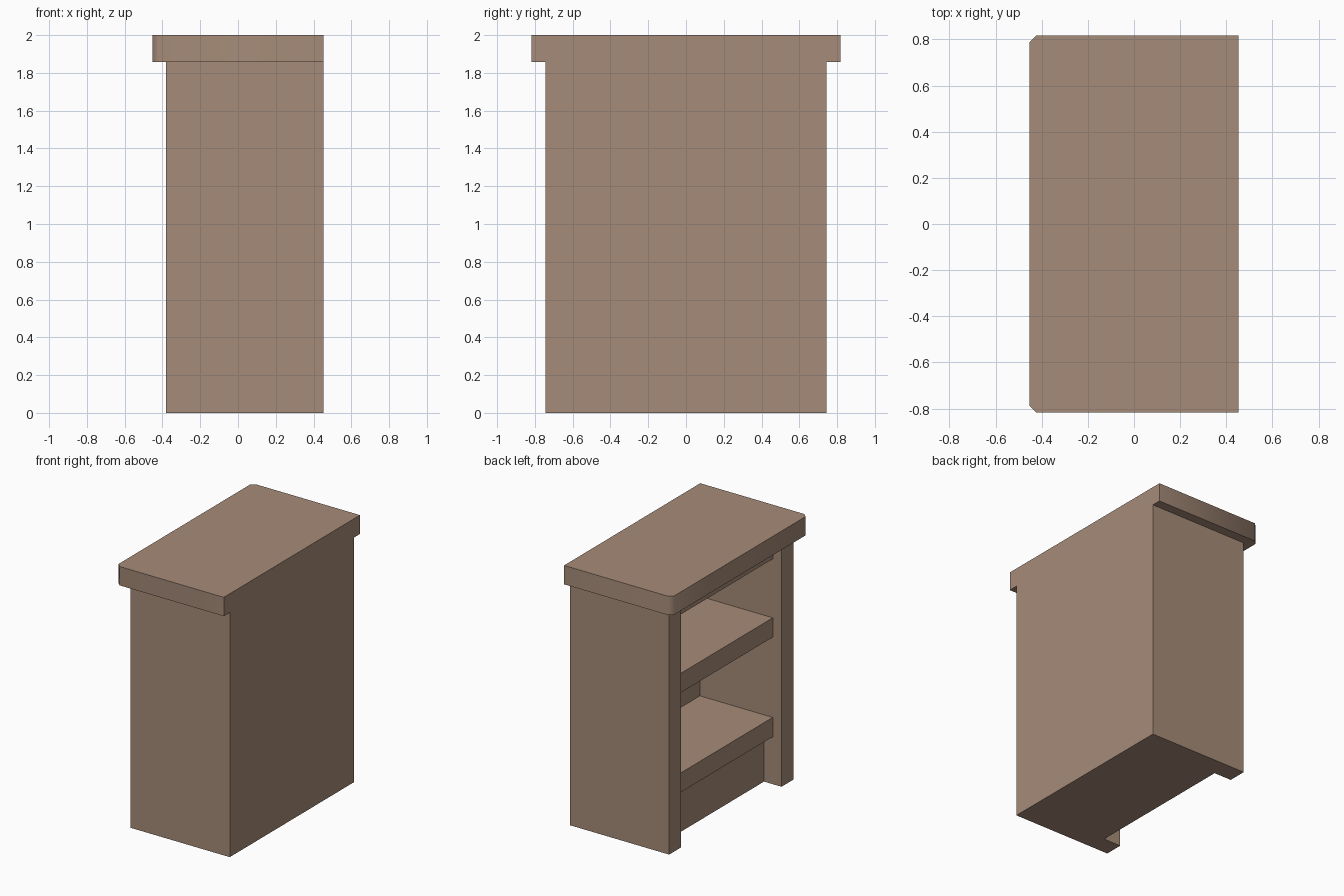
import bpy
import bmesh
import math
from mathutils import Vector

cube = bpy.data.objects.get("Cube")
if cube:
    bpy.data.objects.remove(cube, do_unlink=True)

# Single flat wood colour
wood = bpy.data.materials.new("light_brown_wood")
wood.use_nodes = True
colour = (0.38, 0.26, 0.19, 1.0)
wood.diffuse_color = colour
wood.node_tree.nodes["Principled BSDF"].inputs["Base Color"].default_value = colour

# Shared sizes
T = 0.147                      # board thickness
BACK, FRONT = 0.4525, -0.38    # closed and open sides of the case
SIDE, INNER = 0.745, 0.603     # outer and inner faces of the end panels
TOP_Z = 1.857                  # underside of the top


def board(name, low, high, chamfer=0.0):
    """Box between two corners, with optional cut corners on the open side."""
    low, high = Vector(low), Vector(high)
    bm = bmesh.new()
    bmesh.ops.create_cube(bm, size=1.0)
    for v in bm.verts:
        v.co = (low + high) / 2 + v.co * (high - low)
    if chamfer:
        corners = [e for e in bm.edges
                   if all(abs(v.co.x - low.x) < 1e-4 for v in e.verts)
                   and abs(e.verts[0].co.z - e.verts[1].co.z) > 1e-4]
        bmesh.ops.bevel(bm, geom=corners, offset=chamfer, segments=1,
                        affect='EDGES', profile=0.5)
    mesh = bpy.data.meshes.new(name)
    bm.to_mesh(mesh)
    bm.free()
    mesh.materials.append(wood)
    obj = bpy.data.objects.new(name, mesh)
    bpy.context.collection.objects.link(obj)
    return obj


# End panels
for name, s in (("front_end_panel", -1), ("rear_end_panel", 1)):
    a, b = sorted((s * INNER, s * SIDE))
    board(name, (FRONT, a, 0), (BACK, b, TOP_Z))

# Closed back and recessed plinth
board("back_panel", (BACK - T, -INNER, 0), (BACK, INNER, TOP_Z))
board("plinth", (FRONT + T, -INNER, 0), (BACK - T, INNER, 0.36))

# Shelves and the board under the top, set back from the open side
for name, z in (("lower_shelf", 0.36), ("upper_shelf", 1.116),
                ("top_support", TOP_Z - T)):
    board(name, (FRONT + T / 2, -INNER, z), (BACK - T, INNER, z + T))

# Overhanging top with softened corners
top = board("top_slab", (-BACK, -0.817, TOP_Z), (BACK, 0.817, 2.0), 0.03)
bpy.ops.object.select_all(action='DESELECT')
top.select_set(True)
bpy.context.view_layer.objects.active = top
bpy.ops.object.shade_smooth_by_angle(angle=math.radians(50))
